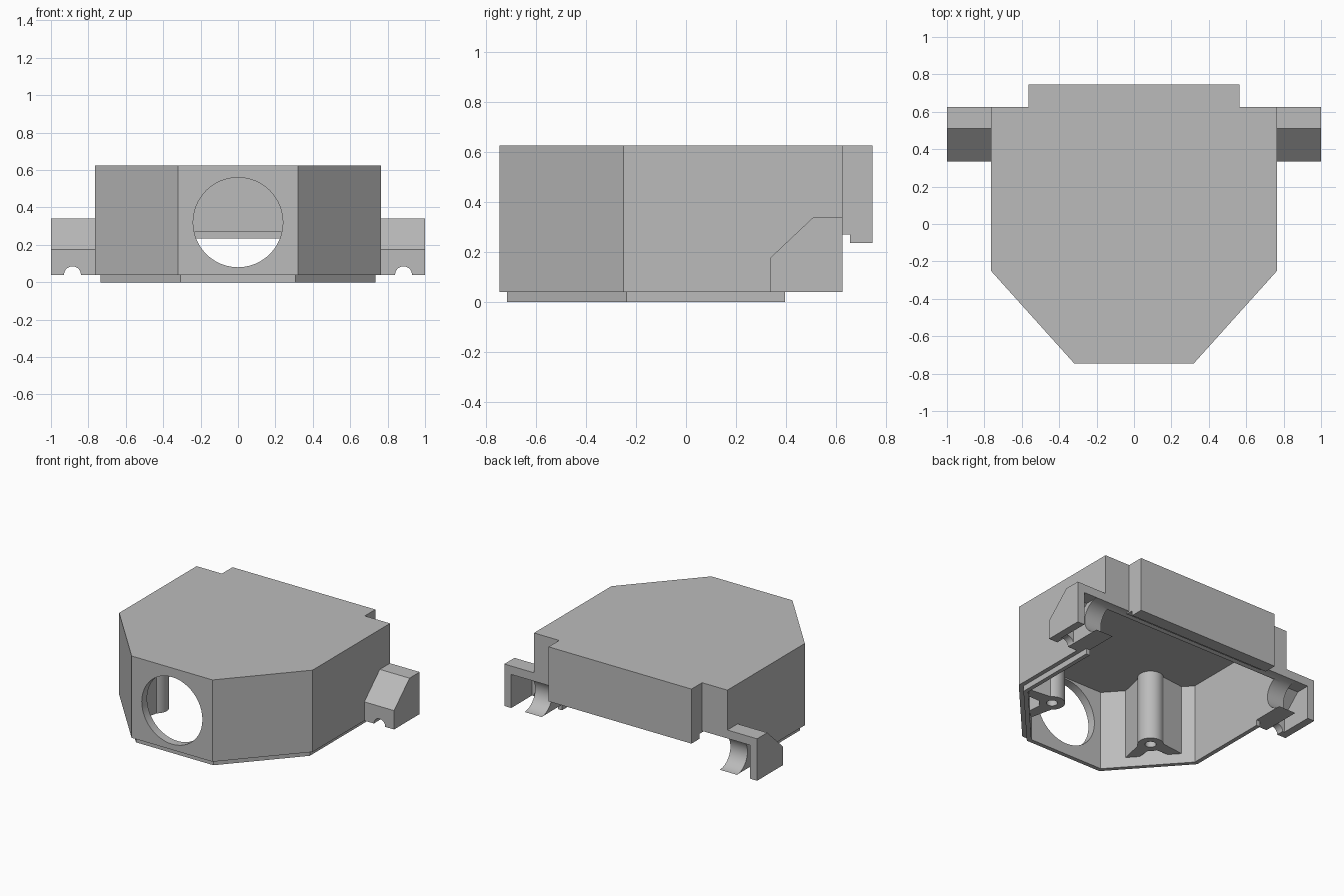
import bpy, bmesh, math
from mathutils import Matrix, Vector

old = bpy.data.objects.get("Cube")
if old:
    bpy.data.objects.remove(old, do_unlink=True)

GREY = (0.5, 0.5, 0.5, 1)
grey = bpy.data.materials.new("plain grey")
grey.use_nodes = True
grey.diffuse_color = GREY
grey.node_tree.nodes["Principled BSDF"].inputs["Base Color"].default_value = GREY


def prism(name, profile, low, high, axis="z"):
    """Extrude a profile: (x, y) along z, or (y, z) along x."""
    bm = bmesh.new()
    place = (lambda a, b, h: (a, b, h)) if axis == "z" else (lambda a, b, h: (h, a, b))
    face = bm.faces.new([bm.verts.new(place(a, b, low)) for a, b in profile])
    step = Vector(place(0, 0, high - low))
    moved = bmesh.ops.extrude_face_region(bm, geom=[face])["geom"]
    bmesh.ops.translate(bm, vec=step, verts=[g for g in moved if isinstance(g, bmesh.types.BMVert)])
    bmesh.ops.recalc_face_normals(bm, faces=bm.faces)
    return finish(name, bm)


def cylinder(name, radius, length, centre, axis="z"):
    turn = {"z": Matrix(), "x": Matrix.Rotation(math.pi / 2, 4, "Y"),
            "y": Matrix.Rotation(math.pi / 2, 4, "X")}[axis]
    bm = bmesh.new()
    bmesh.ops.create_cone(bm, cap_ends=True, segments=48, radius1=radius, radius2=radius,
                          depth=length, matrix=Matrix.Translation(centre) @ turn)
    return finish(name, bm)


def box(name, x, y, z):
    return prism(name, [(x[0], y[0]), (x[1], y[0]), (x[1], y[1]), (x[0], y[1])], *z)


def finish(name, bm):
    mesh = bpy.data.meshes.new(name)
    bm.to_mesh(mesh)
    bm.free()
    mesh.materials.append(grey)
    ob = bpy.data.objects.new(name, mesh)
    bpy.context.collection.objects.link(ob)
    return ob


def carve(ob, *cutters):
    """Subtract the cutters, then discard them."""
    for cutter in cutters:
        mod = ob.modifiers.new("cut", "BOOLEAN")
        mod.operation, mod.solver, mod.object = "DIFFERENCE", "EXACT", cutter
    graph = bpy.context.evaluated_depsgraph_get()
    mesh = bpy.data.meshes.new_from_object(ob.evaluated_get(graph))
    ob.modifiers.clear()
    ob.data = mesh
    for cutter in cutters:
        bpy.data.objects.remove(cutter, do_unlink=True)
    return ob


def smooth(ob):
    bpy.ops.object.select_all(action="DESELECT")
    ob.select_set(True)
    bpy.context.view_layer.objects.active = ob
    bpy.ops.object.shade_smooth_by_angle(angle=math.radians(30))


def outline(inset, back):
    """Body plan, moved inward by the inset."""
    front, side = 0.32 - 0.447 * inset, 0.765 - inset
    shoulder = -0.25 + 0.385 * inset
    nose = -0.745 + inset
    return [(-side, back), (-side, shoulder), (-front, nose),
            (front, nose), (side, shoulder), (side, back)]


# Hollow body, open below and at the lower back
WALL = 0.06
TOP = 0.625
RIM = 0.04
body = prism("body_shell", outline(0, TOP), RIM, TOP)
carve(body,
      prism("cavity", outline(WALL, TOP - WALL), -1, TOP - 0.055),
      cylinder("front_hole", 0.24, 0.4, (0, -0.7, 0.32), "y"),
      box("back_opening", (-0.705, 0.705), (0.4, 1), (-1, 0.27)),
      cylinder("hinge_seat", 0.12, 3, (0, TOP, 0.16), "x"))
smooth(body)

# Locating lip under the front and side walls
lip = prism("bottom_lip", outline(0.03, 0.395), 0, RIM + 0.02)
carve(lip, prism("lip_inside", outline(WALL, 1), -1, 1),
      cylinder("lip_hole", 0.24, 0.4, (0, -0.7, 0.32), "y"))

# Thick back block with a stepped lower edge
prism("back_block", [(0.6, TOP), (0.6, 0.27), (0.655, 0.27), (0.655, 0.235),
                     (0.745, 0.235), (0.745, TOP)], -0.565, 0.565, "x")

for s, label in ((1, "left"), (-1, "right")):
    # Side bracket: sloped hood with a pocket and a cable slot
    hood = prism(label + "_bracket", [(0.625, RIM), (0.335, RIM), (0.335, 0.175),
                                      (0.51, 0.34), (0.625, 0.34)], s * 0.76, s, "x")
    carve(hood,
          prism("pocket", [(1, -1), (0.39, -1), (0.39, 0.155), (0.525, 0.28), (1, 0.28)],
                s * 0.84, s * 0.945, "x"),
          cylinder("slot", 0.045, 0.3, (s * 0.885, 0.4, RIM), "y"),
          cylinder("seat", 0.12, 0.4, (s * 0.745, TOP, 0.16), "x"))
    smooth(hood)

    # Screw post against the angled wall
    centre = Vector((s * 0.417, -0.33, 0))
    post = cylinder(label + "_screw_post", 0.085, 0.51, centre + Vector((0, 0, 0.325)))
    carve(post, cylinder("screw_hole", 0.036, 0.5, centre + Vector((0, 0, 0.1))))
    smooth(post)

    # Two splayed ribs joining the post to the wall
    along, out = Vector((s * 0.668, 0.743, 0)), Vector((s * 0.743, -0.668, 0))
    for t, end in ((1, "rear"), (-1, "front")):
        plan = [(0.08, 0), (0.19, 0.155), (0.1, 0.155), (0.02, 0.07)]
        points = [centre + along * (u * t) + out * v for u, v in plan]
        prism(f"{label}_{end}_rib", [p.xy for p in points], 0.07, 0.58)
